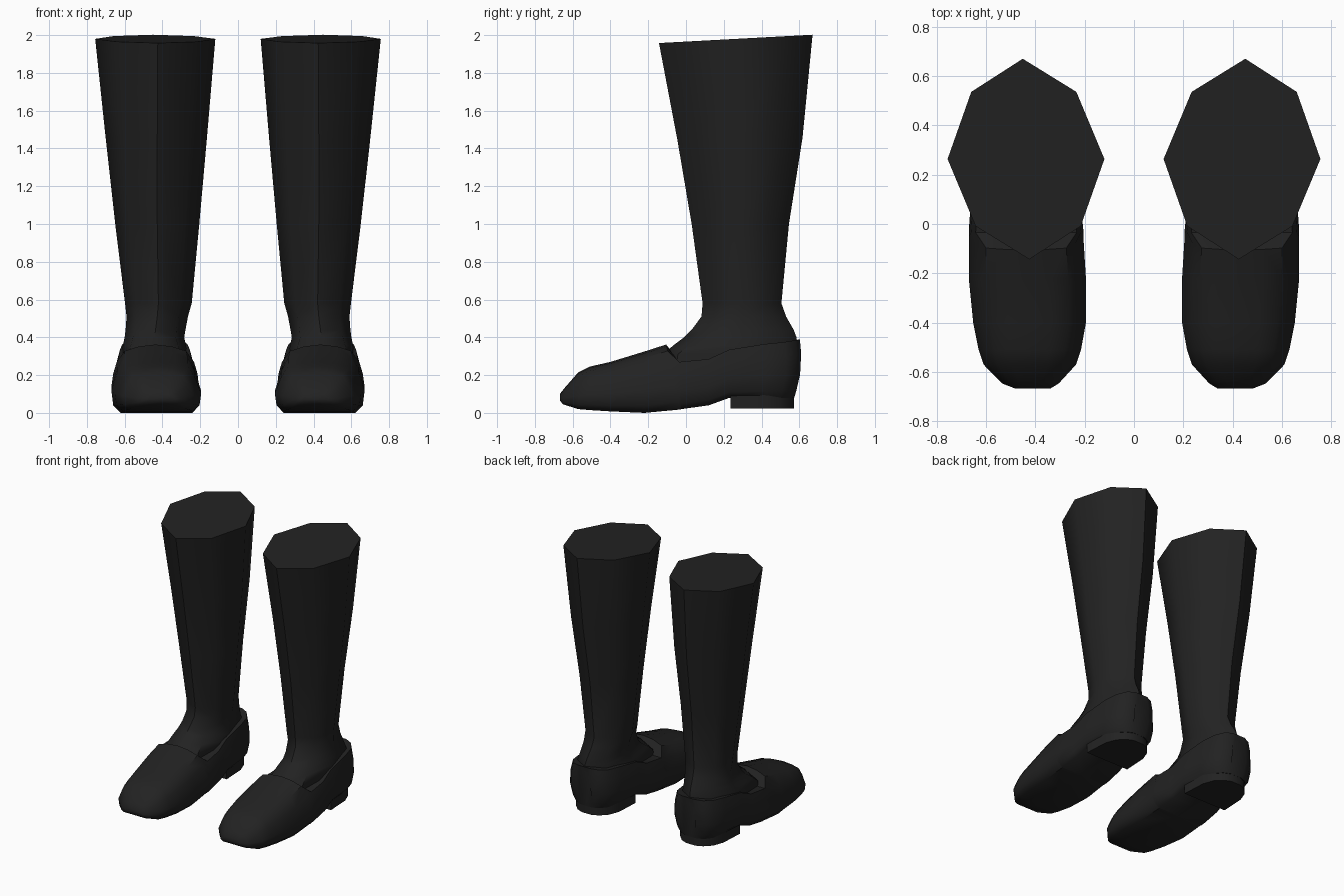
import bpy, bmesh, math

leather = bpy.data.materials.new("black leather")
leather.diffuse_color = (0.016, 0.016, 0.016, 1)


def loft(name, rings, angle):
    """Skin a list of equal-length rings, cap both ends, mirror to make the pair."""
    bm = bmesh.new()
    vs = [[bm.verts.new(p) for p in ring] for ring in rings]
    n = len(vs[0])
    for a, b in zip(vs, vs[1:]):
        for i in range(n):
            j = (i + 1) % n
            bm.faces.new((a[i], a[j], b[j], b[i]))
    bm.faces.new(vs[0][::-1])
    bm.faces.new(vs[-1])
    bmesh.ops.recalc_face_normals(bm, faces=bm.faces)
    mesh = bpy.data.meshes.new(name)
    bm.to_mesh(mesh)
    bm.free()
    mesh.materials.append(leather)
    ob = bpy.data.objects.new(name, mesh)
    bpy.context.collection.objects.link(ob)
    bpy.context.view_layer.objects.active = ob
    ob.select_set(True)
    bpy.ops.object.shade_smooth_by_angle(angle=math.radians(angle))
    ob.select_set(False)
    mod = ob.modifiers.new("pair", 'MIRROR')
    mod.use_axis = (True, False, False)
    mod.use_mirror_merge = False
    return ob


# Boot shaft: z, inner x, outer x, front y, back y, corner fullness, tilt
SHAFT = [
    (0.22, 0.27, 0.61, -0.13, 0.55, 0.78, 0),
    (0.31, 0.27, 0.615, -0.12, 0.58, 0.78, 0),
    (0.355, 0.275, 0.61, -0.07, 0.59, 0.75, 0),
    (0.40, 0.285, 0.60, -0.01, 0.585, 0.72, 0),
    (0.44, 0.278, 0.595, 0.03, 0.57, 0.70, 0),
    (0.51, 0.265, 0.59, 0.082, 0.53, 0.69, 0),
    (0.58, 0.245, 0.598, 0.088, 0.505, 0.68, 0),
    (1.0, 0.205, 0.65, 0.03, 0.545, 0.67, 0),
    (1.45, 0.165, 0.70, -0.045, 0.617, 0.67, 0.008),
    (1.98, 0.12, 0.756, -0.143, 0.67, 0.67, 0.022),
]


def shaft_ring(z, x0, x1, y0, y1, full, tilt):
    cx, cy, hx, hy = (x0 + x1) / 2, (y0 + y1) / 2, (x1 - x0) / 2, (y1 - y0) / 2
    plan = [(0, -1), (full, -full), (1, 0), (full, full),
            (0, 1), (-full, full), (-1, 0), (-full, -full)]
    return [(cx + hx * u + 0.6 * tilt * v, cy + hy * v, z + tilt * v) for u, v in plan]


loft("boot_shaft", [shaft_ring(*r) for r in SHAFT], 50)

# Shoe: y, inner x, outer x, sole z, top z, backward lean of top, flat rim
SHOE = [
    (-0.668, 0.34, 0.48, 0.065, 0.10, 0.0, 0),
    (-0.65, 0.305, 0.535, 0.045, 0.135, 0.01, 0),
    (-0.57, 0.235, 0.61, 0.02, 0.215, 0.0, 0),
    (-0.51, 0.215, 0.63, 0.015, 0.245, 0.0, 0),
    (-0.40, 0.195, 0.652, 0.008, 0.27, 0.0, 0),
    (-0.22, 0.195, 0.67, 0.0, 0.325, 0.0, 0),
    (-0.03, 0.205, 0.67, 0.018, 0.362, -0.075, 0),
    (-0.025, 0.205, 0.67, 0.02, 0.27, -0.01, 1),
    (0.12, 0.22, 0.66, 0.04, 0.285, 0.0, 1),
    (0.23, 0.23, 0.65, 0.08, 0.335, 0.0, 1),
    (0.42, 0.245, 0.635, 0.08, 0.365, 0.0, 1),
    (0.50, 0.27, 0.61, 0.08, 0.375, 0.02, 1),
    (0.55, 0.32, 0.56, 0.08, 0.385, 0.03, 1),
    (0.573, 0.38, 0.50, 0.08, 0.39, 0.03, 1),
]
# Half cross-sections as (width, height) fractions: domed vamp, open-topped quarter
DOME = [(0.0, 0.0), (0.80, 0.0), (0.96, 0.12), (1.0, 0.36), (0.86, 0.68), (0.70, 0.90), (0.38, 0.97), (0.0, 1.0)]
OPEN = [(0.0, 0.0), (0.82, 0.0), (0.95, 0.12), (1.0, 0.40), (0.96, 0.75), (0.88, 1.0), (0.5, 1.0), (0.0, 1.0)]


def shoe_ring(y, x0, x1, z0, z1, lean, rim):
    half = OPEN if rim else DOME
    full = half + [(-u, t) for u, t in half[-2:0:-1]]
    cx, hx = (x0 + x1) / 2, (x1 - x0) / 2
    bulge = 0.02 if y > 0.45 else 0.0
    return [(cx + hx * u, y + lean * t + bulge * math.sin(math.pi * t),
             z0 + (z1 - z0) * t) for u, t in full]


loft("shoe", [shoe_ring(*r) for r in SHOE], 45)

# Heel block: straight front edge and rounded back
HEEL = [(-0.18, 0.235), (0.18, 0.235), (0.17, 0.42), (0.14, 0.50), (0.09, 0.55), (0.04, 0.572),
        (-0.04, 0.572), (-0.09, 0.55), (-0.14, 0.50), (-0.17, 0.42)]
loft("heel_block", [[(0.44 + u, y, z) for u, y in HEEL] for z in (0.022, 0.12)], 40)
